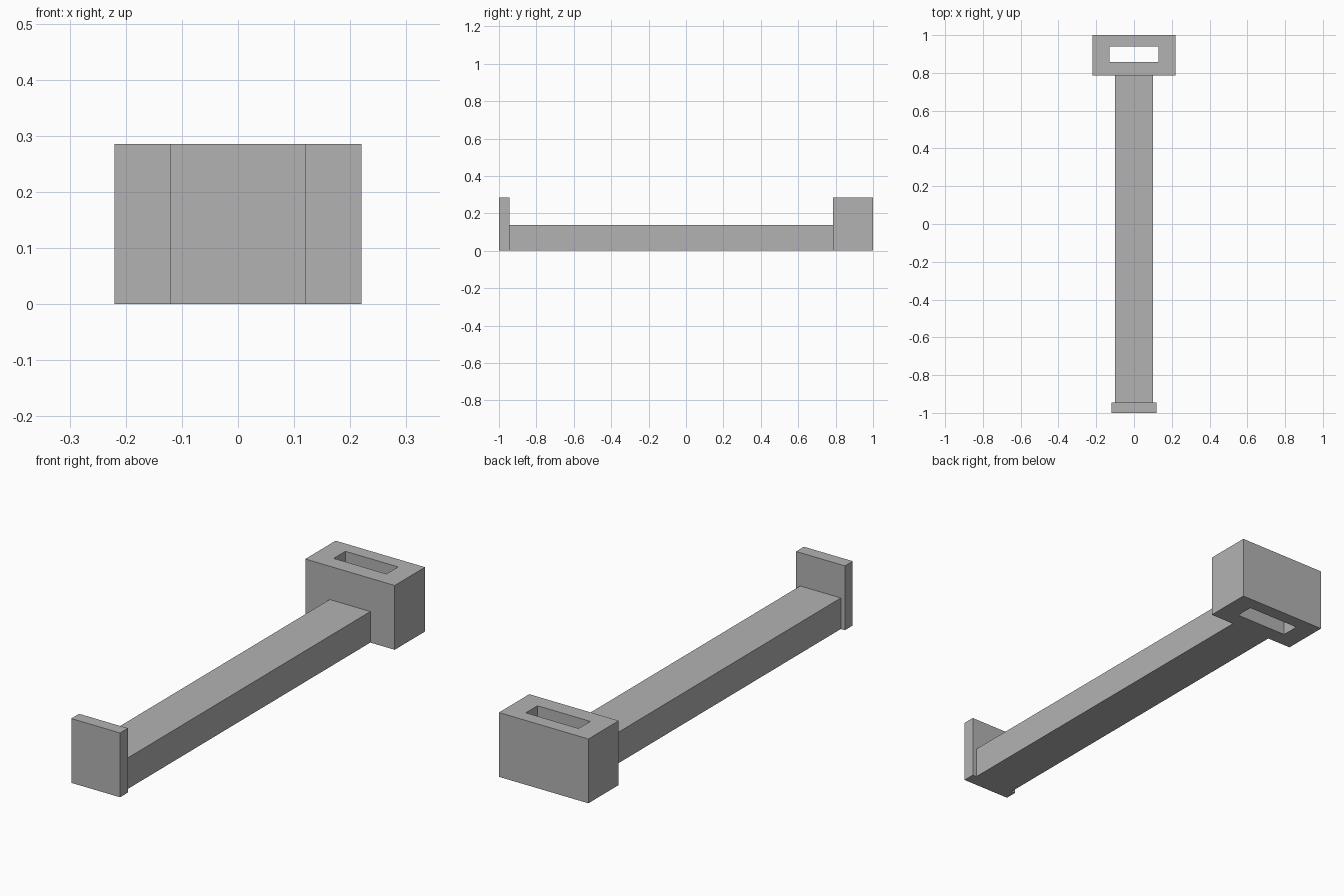
import bpy
import bmesh

cube = bpy.data.objects.get("Cube")
if cube:
    bpy.data.objects.remove(cube, do_unlink=True)

HEIGHT = 0.286

grey = bpy.data.materials.new("plain grey")
grey.use_nodes = True
colour = (0.45, 0.45, 0.45, 1)
grey.diffuse_color = colour
grey.node_tree.nodes["Principled BSDF"].inputs["Base Color"].default_value = colour


def rectangle(bm, half_width, y0, y1):
    corners = [(-half_width, y0), (half_width, y0), (half_width, y1), (-half_width, y1)]
    return [bm.verts.new((x, y, 0)) for x, y in corners]


def extruded(name, half_width, y0, y1, height, hole=None):
    """Upright block, with an optional rectangular slot right through it."""
    bm = bmesh.new()
    outer = rectangle(bm, half_width, y0, y1)
    if hole:
        inner = rectangle(bm, *hole)
        for i in range(4):
            j = (i + 1) % 4
            bm.faces.new((outer[i], outer[j], inner[j], inner[i]))
    else:
        bm.faces.new(outer)
    # Keep the base faces as the underside and raise a copy to form the top
    result = bmesh.ops.extrude_face_region(bm, geom=bm.faces[:], use_keep_orig=True)
    top = [v for v in result["geom"] if isinstance(v, bmesh.types.BMVert)]
    bmesh.ops.translate(bm, verts=top, vec=(0, 0, height))
    bmesh.ops.recalc_face_normals(bm, faces=bm.faces[:])
    mesh = bpy.data.meshes.new(name)
    bm.to_mesh(mesh)
    bm.free()
    mesh.materials.append(grey)
    obj = bpy.data.objects.new(name, mesh)
    bpy.context.collection.objects.link(obj)
    return obj


# Upright plate at the front end
extruded("end_plate", 0.12, -1, -0.945, HEIGHT)
# Long bar joining both ends
extruded("bar", 0.1, -0.945, 0.787, 0.138)
# Slotted block at the back end
extruded("slotted_block", 0.22, 0.787, 1, HEIGHT, hole=(0.13, 0.858, 0.94))
